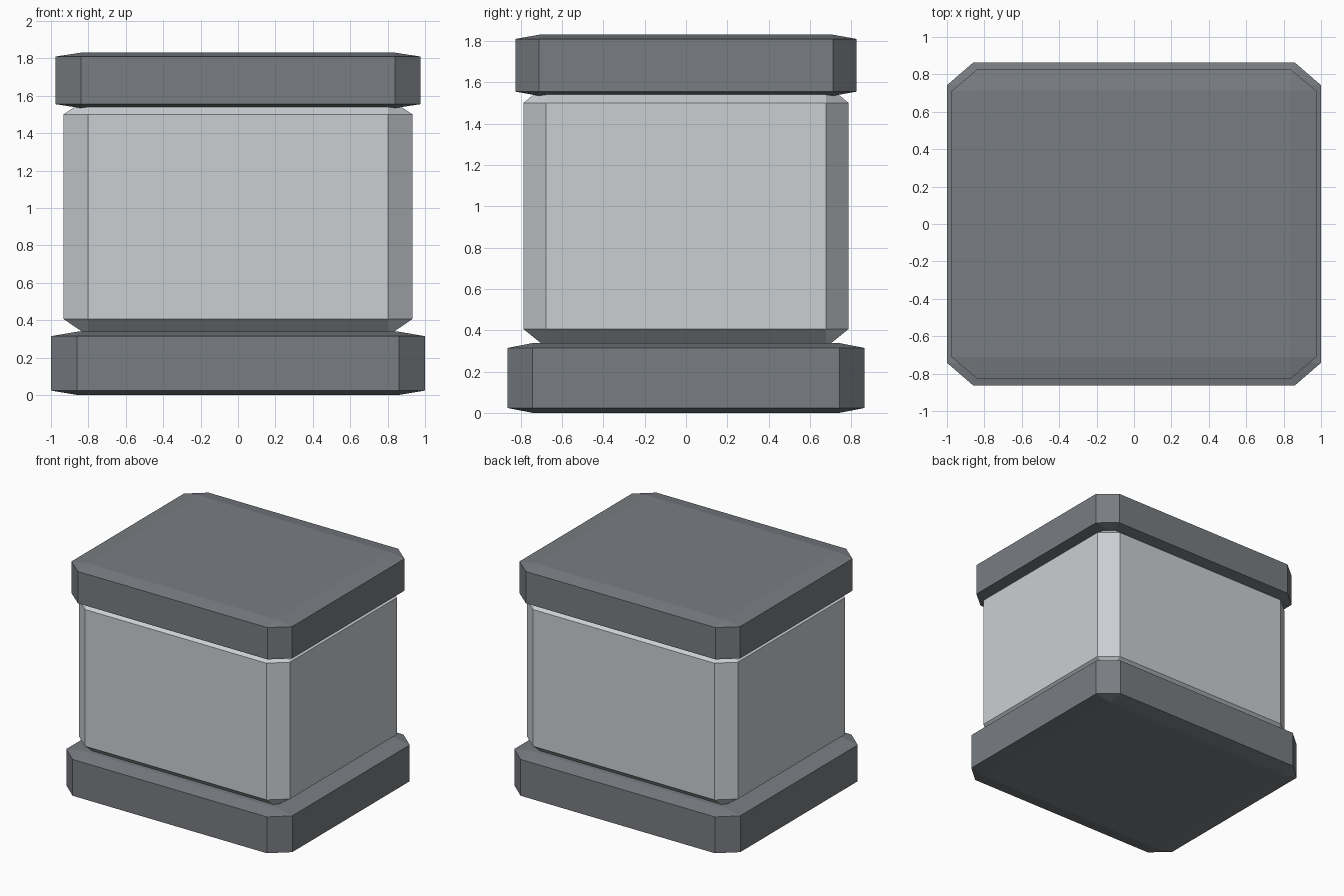
import bpy

default = bpy.data.objects.get("Cube")
if default:
    bpy.data.objects.remove(default, do_unlink=True)


def make_material(name, colour):
    mat = bpy.data.materials.new(name)
    mat.use_nodes = True
    mat.diffuse_color = colour
    mat.node_tree.nodes["Principled BSDF"].inputs["Base Color"].default_value = colour
    return mat


def chamfered_block(name, half_x, half_y, bottom, top, mat):
    """Unit block with chamfered edges, stretched so chamfers follow its proportions."""
    bpy.ops.mesh.primitive_cube_add(size=2, location=(0, 0, (bottom + top) / 2))
    block = bpy.context.object
    block.name = name
    block.scale = (half_x, half_y, (top - bottom) / 2)
    bevel = block.modifiers.new("chamfer", 'BEVEL')
    bevel.width = 0.14
    bevel.segments = 1
    bevel.limit_method = 'NONE'
    block.data.materials.append(mat)
    return block


dark_grey = make_material("dark grey", (0.19, 0.205, 0.223, 1))
light_grey = make_material("light grey", (0.60, 0.62, 0.65, 1))

# Base slab, main body and lid stacked from the ground up
chamfered_block("base", 1.0, 0.863, 0.0, 0.338, dark_grey)
chamfered_block("body", 0.933, 0.787, 0.317, 1.589, light_grey)
chamfered_block("lid", 0.976, 0.826, 1.534, 1.83, dark_grey)
